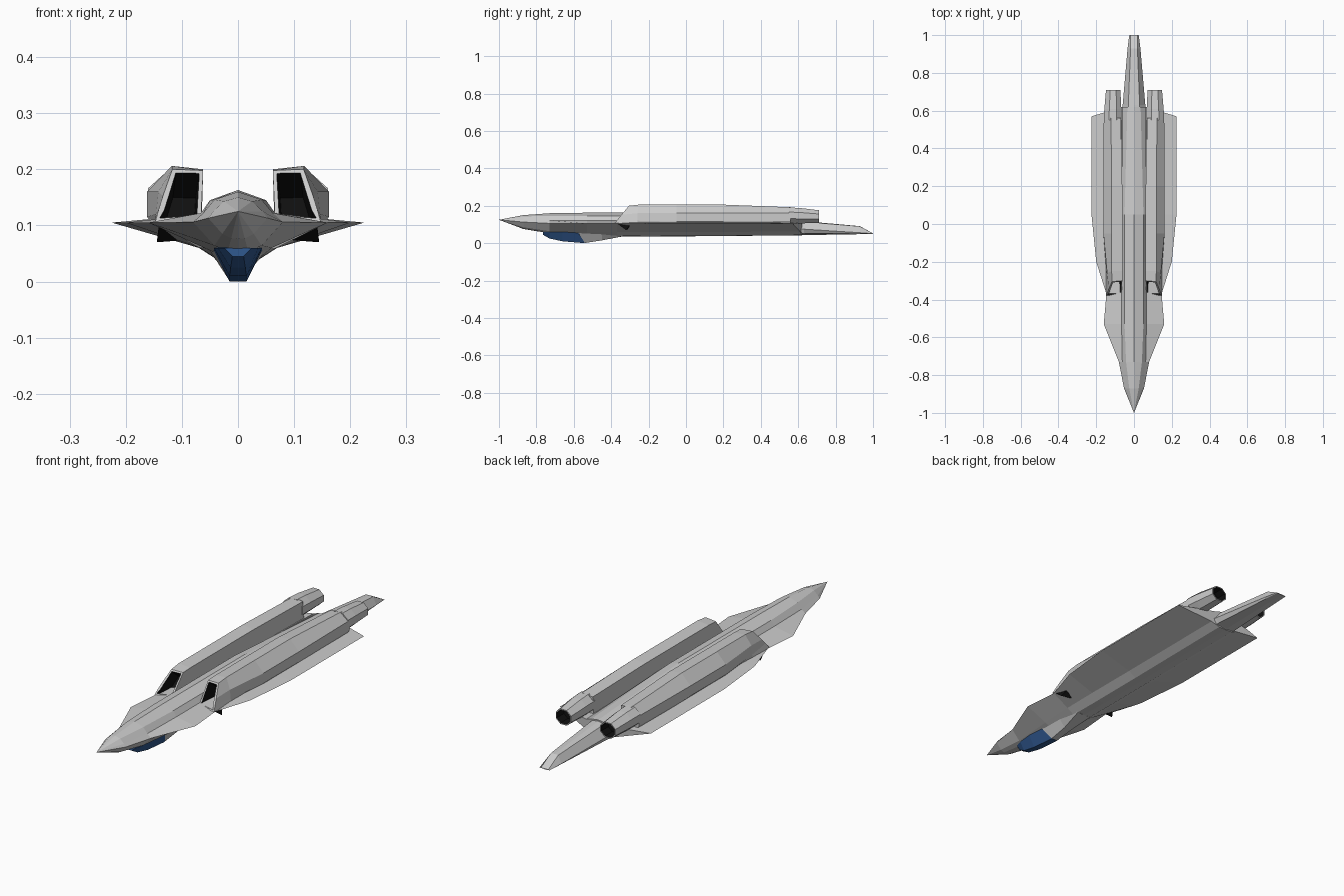
import bpy, bmesh, math

if "Cube" in bpy.data.objects:
    bpy.data.objects.remove(bpy.data.objects["Cube"])


def material(name, color):
    m = bpy.data.materials.new(name)
    m.diffuse_color = color
    m.use_nodes = True
    m.node_tree.nodes["Principled BSDF"].inputs["Base Color"].default_value = m.diffuse_color
    return m


BLUE = material("canopy_blue", (0.03, 0.1, 0.28, 1))
BLACK = material("dark_opening", (0.005, 0.005, 0.005, 1))


def loft(name, rings, mat=None, opening=None, rim=0.006, depth=0.05, mirror=False):
    """Skin a list of closed rings; opening = index of an end ring to hollow."""
    bm = bmesh.new()
    vs = [[bm.verts.new(p) for p in r] for r in rings]
    n = len(vs[0])
    for a, b in zip(vs, vs[1:]):
        for i in range(n):
            j = (i + 1) % n
            bm.faces.new((a[i], a[j], b[j], b[i]))
    caps = [bm.faces.new(vs[0][::-1]), bm.faces.new(vs[-1])]
    if opening is not None:
        bmesh.ops.recalc_face_normals(bm, faces=bm.faces[:])
        face = caps[opening]
        bmesh.ops.inset_region(bm, faces=[face], thickness=rim)
        walls = bmesh.ops.inset_region(bm, faces=[face], thickness=0.001, depth=-depth)
        for f in walls["faces"] + [face]:
            f.material_index = 1
    bmesh.ops.remove_doubles(bm, verts=bm.verts[:], dist=1e-5)
    bmesh.ops.recalc_face_normals(bm, faces=bm.faces[:])
    me = bpy.data.meshes.new(name)
    bm.to_mesh(me)
    bm.free()
    ob = bpy.data.objects.new(name, me)
    bpy.context.collection.objects.link(ob)
    if opening is not None:
        me.materials.append(None)
        me.materials.append(BLACK)
    elif mat:
        me.materials.append(mat)
    if mirror:
        ob.modifiers.new("mirror", 'MIRROR')
    return ob


def ring(y, half, shift=None):
    """Half section (x, z) from top to bottom centre, reflected across x = 0."""
    pts = [(x, y + (shift[i] if shift else 0), z) for i, (x, z) in enumerate(half)]
    return pts + [(-x, yy, z) for x, yy, z in reversed(pts[1:-1])]


# hull with spine, chines and wings
hull = [
    ring(-1.0, [(0, .125)] * 7),
    ring(-.87, [(0, .15), (.025, .143), (.044, .125), (.053, .113), (.028, .085), (.012, .077), (0, .076)]),
    ring(-.73, [(0, .16), (.042, .146), (.062, .122), (.08, .106), (.042, .064), (.018, .054), (0, .053)]),
    ring(-.53, [(0, .163), (.05, .145), (.066, .122), (.16, .105), (.06, .06), (.025, .044), (0, .043)]),
    ring(-.37, [(0, .163), (.05, .145), (.066, .122), (.146, .105), (.068, .06), (.034, .038), (0, .036)]),
    ring(-.20, [(0, .163), (.05, .145), (.066, .12), (.2, .105), (.07, .06), (.034, .037), (0, .036)]),
    ring(.05, [(0, .163), (.05, .145), (.064, .12), (.225, .105), (.07, .06), (.034, .038), (0, .037)]),
    ring(.57, [(0, .125), (.035, .12), (.06, .112), (.225, .105), (.07, .062), (.034, .043), (0, .042)],
         [.05, .05, .05, 0, .04, .05, .05]),
]
loft("hull", hull)

# long tapering tail
loft("tail_boom", [
    ring(.55, [(0, .124), (.03, .119), (.062, .085), (.05, .052), (0, .042)]),
    ring(.63, [(0, .118), (.03, .114), (.06, .075), (.048, .052), (0, .043)]),
    ring(.93, [(0, .091), (.018, .09), (.034, .056), (.028, .05), (0, .048)]),
    ring(1.0, [(0, .052), (.018, .052), (.025, .051), (.022, .05), (0, .049)]),
])

# blue canopy hanging under the nose and the fairing behind it
loft("canopy", [
    ring(-.765, [(0, .06), (.025, .06), (.01, .045), (0, .045)]),
    ring(-.73, [(0, .062), (.036, .06), (.013, .025), (0, .025)]),
    ring(-.66, [(0, .064), (.043, .06), (.015, .01), (0, .01)]),
    ring(-.54, [(0, .066), (.046, .062), (.015, 0), (0, 0)], [-.04, -.04, 0, 0]),
], BLUE)
loft("canopy_fairing", [
    ring(-.54, [(0, .066), (.046, .062), (.015, .001), (0, .001)], [-.04, -.04, 0, 0]),
    ring(-.45, [(0, .066), (.052, .058), (.018, .015), (0, .015)]),
    ring(-.34, [(0, .06), (.05, .05), (.034, .037), (0, .036)]),
])

# paired engine nacelles with raked intakes
body = [(.062, .2), (.118, .206), (.162, .16), (.162, .115), (.15, .1), (.065, .1)]
rear = [(.07, .186), (.122, .192), (.16, .162), (.16, .118), (.15, .1), (.065, .1)]
loft("engine_nacelle", [
    [(.062, -.30, .198), (.117, -.305, .2), (.134, -.345, .152), (.141, -.363, .13),
     (.147, -.38, .108), (.066, -.37, .112)],
    [(.062, -.25, .2), (.118, -.25, .206), (.142, -.26, .16), (.146, -.26, .12),
     (.15, -.26, .1), (.065, -.26, .1)],
    [(x, -.05, z) for x, z in body],
    [(x, .2, z) for x, z in body],
    [(x, .56, z) for x, z in rear],
], opening=0, rim=.01, depth=.07, mirror=True)


# paired eight-sided exhaust nozzles
def octagon(y, cx, cz, rx, rz):
    k = 1 / math.cos(math.pi / 8)
    return [(cx + rx * k * math.cos(math.pi / 8 + i * math.pi / 4), y,
             cz + rz * k * math.sin(math.pi / 8 + i * math.pi / 4)) for i in range(8)]


loft("exhaust_nozzle", [
    octagon(.55, .113, .149, .047, .042),
    octagon(.61, .112, .147, .045, .041),
    octagon(.71, .11, .142, .038, .034),
], opening=1, rim=.005, depth=.05, mirror=True)
